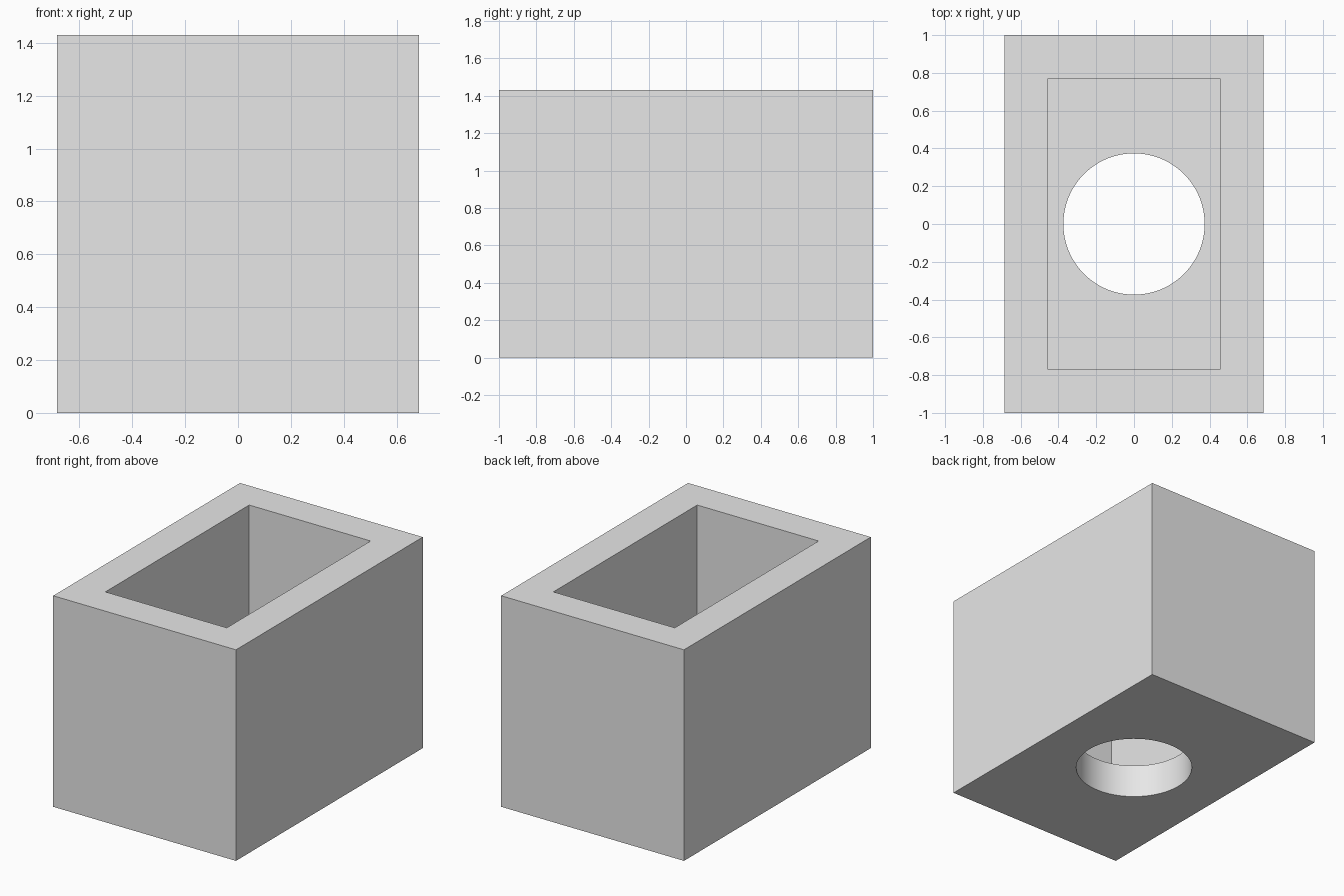
import bpy
import math

cube = bpy.data.objects.get("Cube")
if cube:
    bpy.data.objects.remove(cube, do_unlink=True)

WIDTH, DEPTH, HEIGHT = 1.37, 2.0, 1.43
WALL = 0.23          # same thickness for walls and floor
HOLE_RADIUS = 0.374

grey = bpy.data.materials.new("plain grey")
grey.use_nodes = True
colour = (0.8, 0.8, 0.8, 1)
grey.diffuse_color = colour
grey.node_tree.nodes["Principled BSDF"].inputs["Base Color"].default_value = colour


def box(name, width, depth, bottom, top):
    bpy.ops.mesh.primitive_cube_add(size=1, location=(0, 0, (bottom + top) / 2))
    obj = bpy.context.object
    obj.name = name
    obj.scale = (width, depth, top - bottom)
    bpy.ops.object.transform_apply(location=True, rotation=False, scale=True)
    obj.data.materials.append(grey)
    return obj


def cut(target, cutter):
    cutter.hide_render = True
    mod = target.modifiers.new("cut", 'BOOLEAN')
    mod.operation = 'DIFFERENCE'
    mod.solver = 'EXACT'
    mod.object = cutter
    bpy.context.view_layer.objects.active = target
    bpy.ops.object.modifier_apply(modifier=mod.name)
    bpy.data.objects.remove(cutter, do_unlink=True)


# Open-topped block with an even wall and floor
planter = box("open_box", WIDTH, DEPTH, 0, HEIGHT)
cut(planter, box("cavity_cutter", WIDTH - 2 * WALL, DEPTH - 2 * WALL, WALL, HEIGHT + 1))

# Round hole through the middle of the floor
bpy.ops.mesh.primitive_cylinder_add(vertices=96, radius=HOLE_RADIUS, depth=WALL * 3)
hole = bpy.context.object
hole.name = "drain_hole_cutter"
hole.data.materials.append(grey)
cut(planter, hole)

# Smooth hole wall, sharp box edges
bpy.ops.object.select_all(action='DESELECT')
planter.select_set(True)
bpy.context.view_layer.objects.active = planter
bpy.ops.object.shade_smooth_by_angle(angle=math.radians(30))
